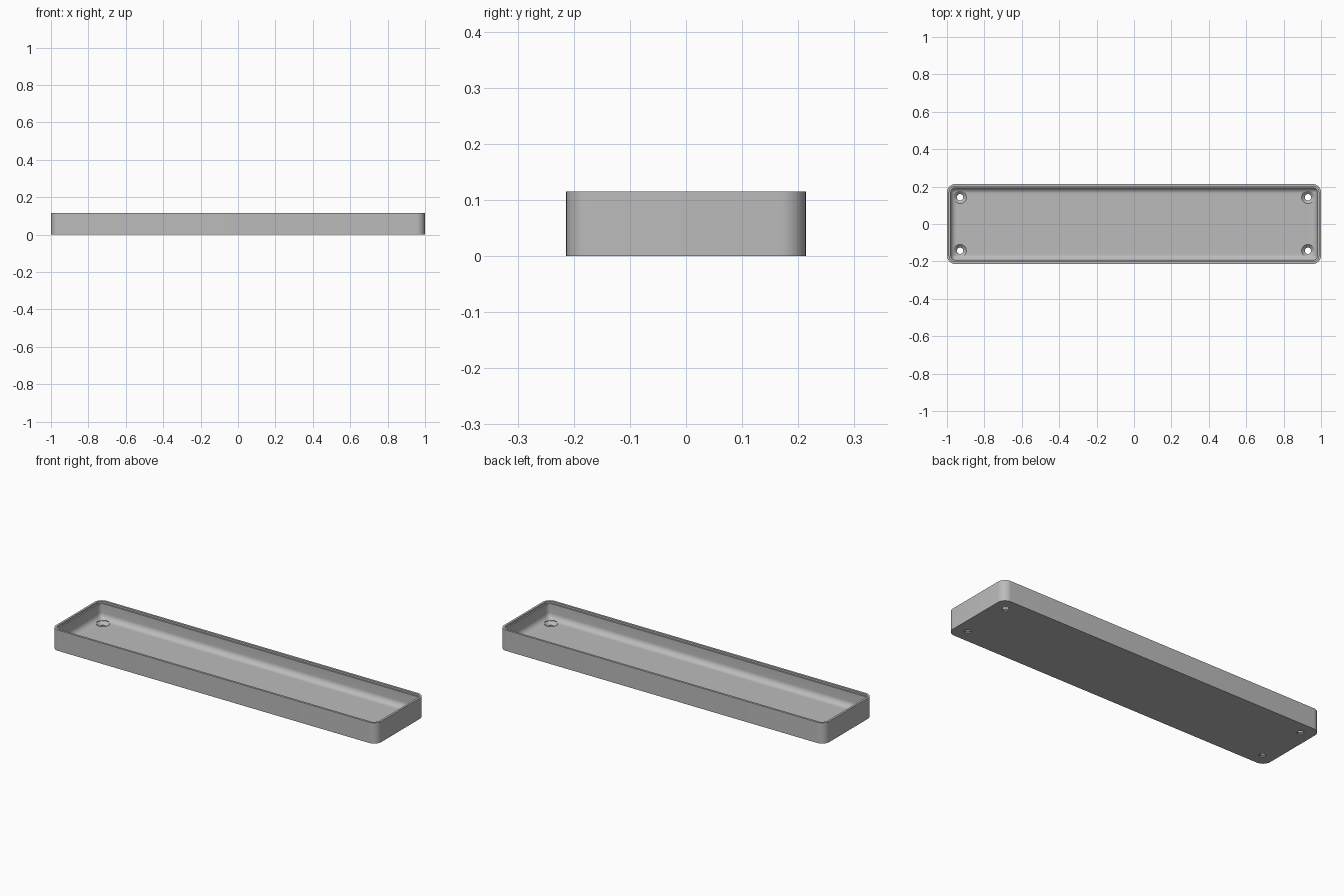
import bpy, bmesh, math

if "Cube" in bpy.data.objects:
    bpy.data.objects.remove(bpy.data.objects["Cube"], do_unlink=True)

HALF_X, HALF_Y, HEIGHT, CORNER = 1.0, 0.2135, 0.115, 0.045
FLOOR, WALL, FILLET = 0.022, 0.02, 0.032

grey = bpy.data.materials.new("plain grey")
grey.use_nodes = True
colour = (0.5, 0.5, 0.5, 1)
grey.diffuse_color = colour
grey.node_tree.nodes["Principled BSDF"].inputs["Base Color"].default_value = colour


def loft(name, rings):
    """Skin a stack of equal rings and cap both ends."""
    bm = bmesh.new()
    loops = [[bm.verts.new(p) for p in ring] for ring in rings]
    n = len(loops[0])
    for a, b in zip(loops, loops[1:]):
        for i in range(n):
            j = (i + 1) % n
            bm.faces.new((a[i], a[j], b[j], b[i]))
    bm.faces.new(list(reversed(loops[0])))
    bm.faces.new(loops[-1])
    bmesh.ops.recalc_face_normals(bm, faces=bm.faces)
    mesh = bpy.data.meshes.new(name)
    bm.to_mesh(mesh)
    bm.free()
    mesh.materials.append(grey)
    obj = bpy.data.objects.new(name, mesh)
    bpy.context.collection.objects.link(obj)
    return obj


def rounded_ring(inset, z, steps=10):
    """Rounded rectangle, drawn in from the outer wall."""
    r = max(CORNER - inset, 0.002)
    cx, cy = HALF_X - inset - r, HALF_Y - inset - r
    points = []
    for k, (sx, sy) in enumerate(((1, 1), (-1, 1), (-1, -1), (1, -1))):
        for i in range(steps + 1):
            t = (k + i / steps) * math.pi / 2
            points.append((sx * cx + r * math.cos(t), sy * cy + r * math.sin(t), z))
    return points


def circle(x, y, r, z, n=32):
    return [(x + r * math.cos(math.tau * i / n), y + r * math.sin(math.tau * i / n), z)
            for i in range(n)]


# Tray section: outer wall, rim, lid ledge, inner wall, floor fillet
section = [(0, 0), (0, HEIGHT), (0.012, HEIGHT), (0.012, HEIGHT - 0.01), (WALL, HEIGHT - 0.01)]
for i in range(9):
    t = i / 8 * math.pi / 2
    section.append((WALL + FILLET * (1 - math.cos(t)), FLOOR + FILLET * (1 - math.sin(t))))
tray = loft("tray", [rounded_ring(d, z) for d, z in section])

# Countersunk screw holes in the four corners
for sx in (-1, 1):
    for sy in (-1, 1):
        x, y = sx * 0.93, sy * 0.143
        sink = [(0.017, -0.02), (0.017, 0.006), (0.034, FLOOR), (0.034, FLOOR + 0.03)]
        cutter = loft("screw_hole_cutter", [circle(x, y, r, z) for r, z in sink])
        cutter.hide_render = True
        cutter.hide_set(True)
        cut = tray.modifiers.new("screw hole", "BOOLEAN")
        cut.operation, cut.solver, cut.object = "DIFFERENCE", "EXACT", cutter

# Apply the holes, then drop the cutters
bpy.context.view_layer.update()
result = bpy.data.meshes.new_from_object(
    tray.evaluated_get(bpy.context.evaluated_depsgraph_get()))
tray.modifiers.clear()
tray.data = result
for obj in [o for o in bpy.data.objects if o.name.startswith("screw_hole_cutter")]:
    bpy.data.objects.remove(obj, do_unlink=True)

bpy.ops.object.select_all(action="DESELECT")
tray.select_set(True)
bpy.context.view_layer.objects.active = tray
bpy.ops.object.shade_smooth_by_angle(angle=math.radians(30))
